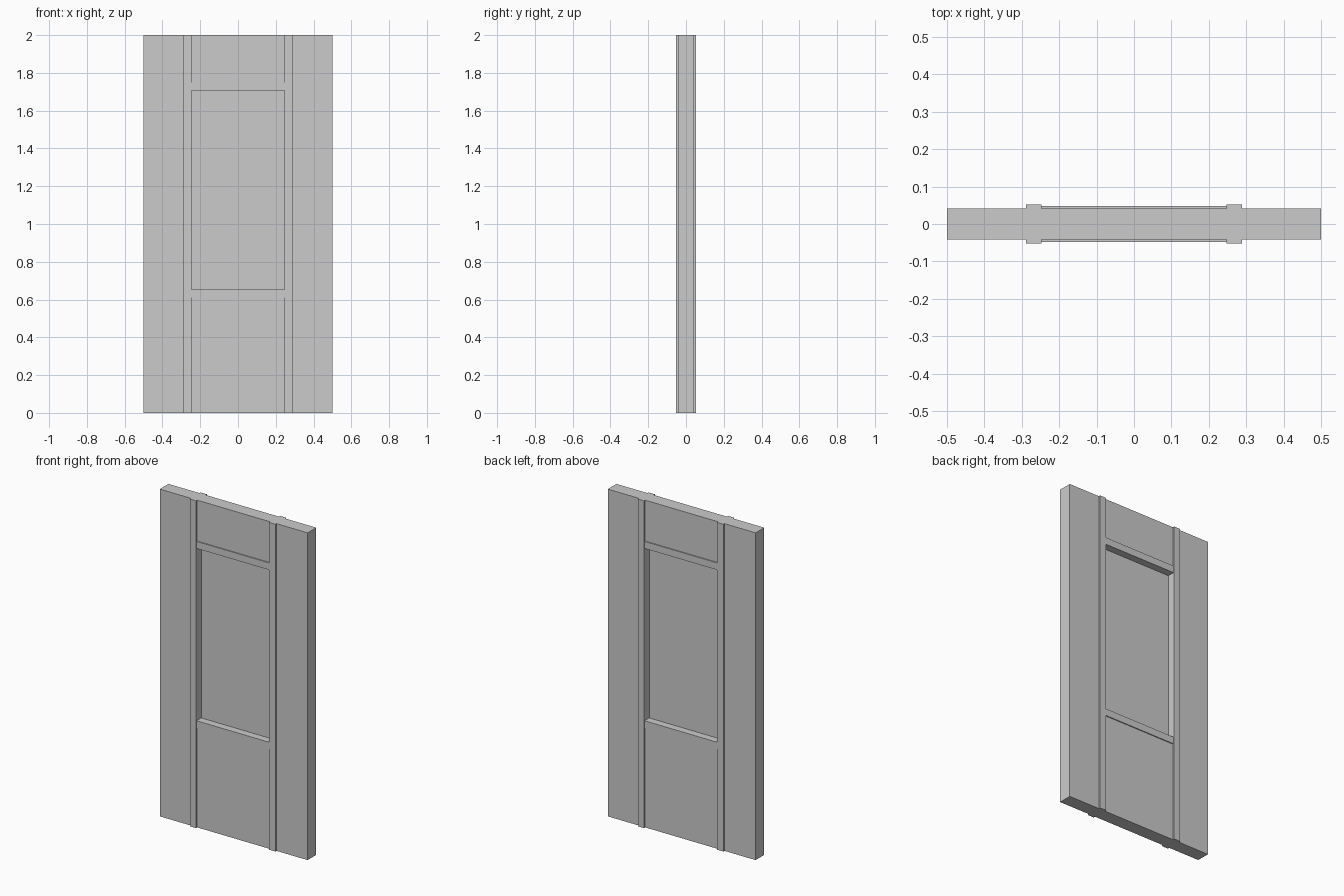
import bpy

if "Cube" in bpy.data.objects:
    bpy.data.objects.remove(bpy.data.objects["Cube"])

W, H = 0.5, 2.0                  # half width, height
WALL, POST, RAIL = 0.0415, 0.0525, 0.0475   # half depths
XI, XO = 0.247, 0.289            # trim inner / outer edge
Z0, Z1, TRIM = 0.654, 1.707, 0.043          # opening and rail height


def box(name, x0, x1, half_y, z0, z1):
    bpy.ops.mesh.primitive_cube_add(size=1, location=((x0 + x1) / 2, 0, (z0 + z1) / 2))
    ob = bpy.context.object
    ob.name = name
    ob.scale = (x1 - x0, 2 * half_y, z1 - z0)
    bpy.ops.object.transform_apply(location=False, rotation=False, scale=True)
    return ob


# wall slab with a window opening
wall = box("wall", -W, W, WALL, 0, H)
cutter = box("opening_cutter", -XI, XI, 0.2, Z0, Z1)
cut = wall.modifiers.new("opening", 'BOOLEAN')
cut.operation = 'DIFFERENCE'
cut.solver = 'EXACT'
cut.object = cutter
bpy.context.view_layer.objects.active = wall
bpy.ops.object.modifier_apply(modifier=cut.name)
bpy.data.objects.remove(cutter, do_unlink=True)

# full-height posts, proud of both wall faces
for side, x0, x1 in (("left", -XO, -XI), ("right", XI, XO)):
    box(side + "_post", x0, x1, POST, 0, H)

# rails above and below the opening
box("lower_rail", -XI, XI, RAIL, Z0 - TRIM, Z0)
box("upper_rail", -XI, XI, RAIL, Z1, Z1 + TRIM)

# thin pane set in the middle of the opening
box("window_pane", -XI, XI, 0.002, Z0, Z1)
